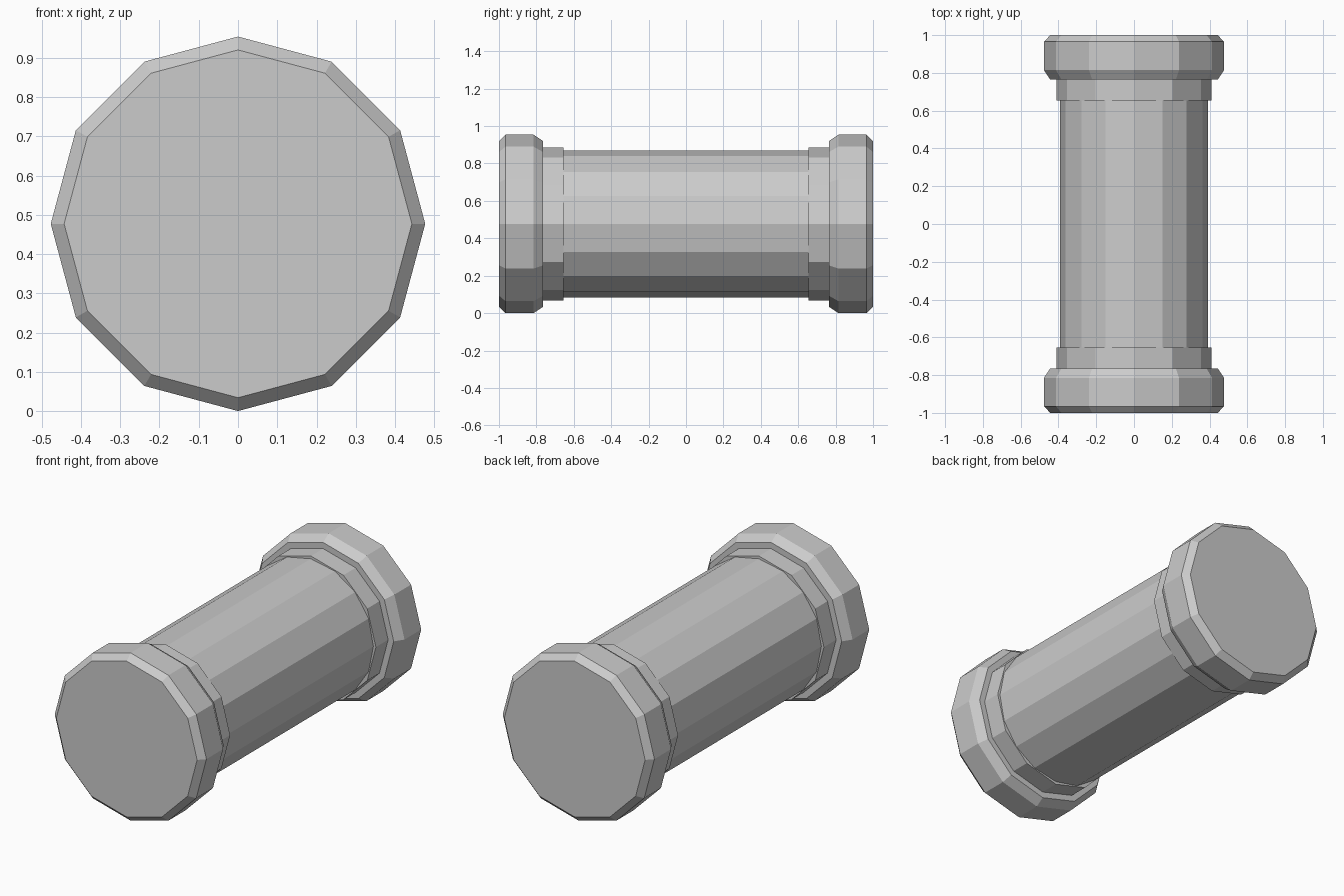
import bpy
import bmesh
import math

if "Cube" in bpy.data.objects:
    bpy.data.objects.remove(bpy.data.objects["Cube"])

AXIS_Z = 0.477

grey = bpy.data.materials.new("light_grey")
grey.use_nodes = True
colour = (0.6, 0.6, 0.6, 1)
grey.diffuse_color = colour
grey.node_tree.nodes["Principled BSDF"].inputs["Base Color"].default_value = colour


def turned_part(name, sides, profile):
    """Closed flat-faced solid turned around the y axis from (y, radius) pairs."""
    bm = bmesh.new()
    rings = []
    for y, r in profile:
        angles = [math.tau * i / sides for i in range(sides)]
        rings.append([bm.verts.new((r * math.cos(a), y, AXIS_Z + r * math.sin(a)))
                      for a in angles])
    for a, b in zip(rings, rings[1:]):
        for i in range(sides):
            j = (i + 1) % sides
            bm.faces.new((a[i], a[j], b[j], b[i]))
    bm.faces.new(rings[0])
    bm.faces.new(rings[-1])
    bmesh.ops.recalc_face_normals(bm, faces=bm.faces)
    mesh = bpy.data.meshes.new(name)
    bm.to_mesh(mesh)
    bm.free()
    mesh.materials.append(grey)
    obj = bpy.data.objects.new(name, mesh)
    bpy.context.collection.objects.link(obj)
    return obj


# Long central tube
turned_part("body", 16, [(-0.7, 0.393), (0.7, 0.393)])

# Stepped collar and chamfered cap at each end
for label, side in (("front", -1), ("back", 1)):
    turned_part(label + "_end", 12, [
        (side * 0.655, 0.409), (side * 0.765, 0.409),
        (side * 0.765, 0.444), (side * 0.815, 0.477),
        (side * 0.965, 0.477), (side * 1.0, 0.443)])
